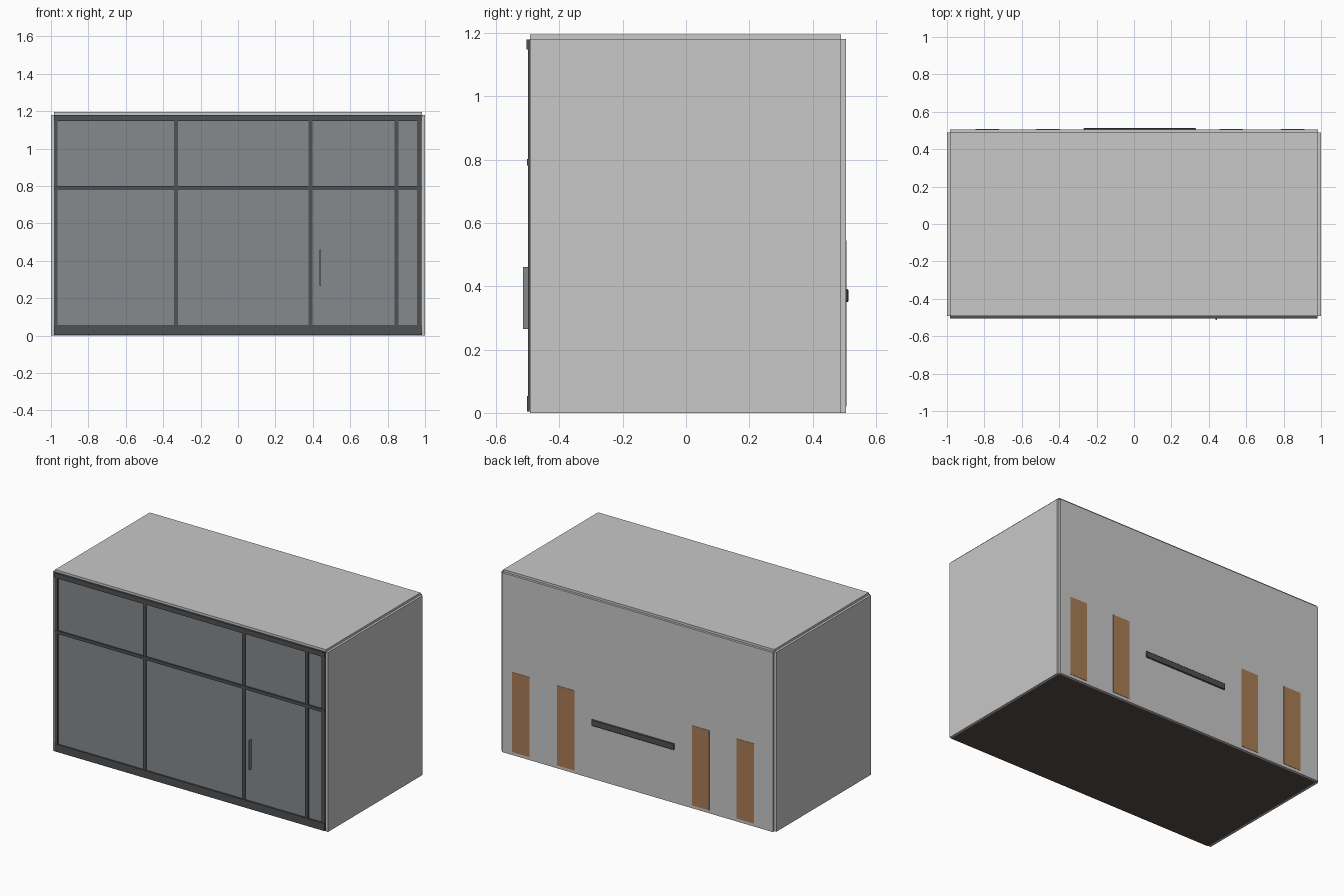
import bpy

cube = bpy.data.objects.get("Cube")
if cube:
    bpy.data.objects.remove(cube, do_unlink=True)


def material(name, rgb):
    m = bpy.data.materials.new(name)
    m.use_nodes = True
    colour = (*rgb, 1.0)
    m.diffuse_color = colour
    m.node_tree.nodes["Principled BSDF"].inputs["Base Color"].default_value = colour
    return m


wall = material("pale grey panel", (0.58, 0.58, 0.58))
frame = material("dark grey metal", (0.076, 0.084, 0.089))
glass = material("grey glass", (0.24, 0.252, 0.262))
wood = material("brown wood", (0.40, 0.205, 0.089))
floor = material("dark brown floor", (0.09, 0.075, 0.062))


def box(name, x, y, z, mat, bevel=0):
    """Box from its (min, max) range on each axis."""
    bpy.ops.mesh.primitive_cube_add(size=1)
    ob = bpy.context.object
    ob.name = name
    ranges = (x, y, z)
    for v in ob.data.vertices:
        v.co = [r[1] if c > 0 else r[0] for c, r in zip(v.co, ranges)]
    ob.data.materials.append(mat)
    if bevel:
        mod = ob.modifiers.new("bevel", "BEVEL")
        mod.width = bevel
        mod.segments = 1
    return ob


W, H, T = 0.985, 1.18, 0.015     # inner half width, wall height, panel thickness
FRONT, BACK = -0.493, 0.49

# Shell: panels meet edge to edge, leaving a small notch along the corners
box("right_wall", (-W - T, -W), (FRONT, BACK), (0, H), wall)
box("left_wall", (W, W + T), (FRONT, BACK), (0, H), wall)
box("back_wall", (-W, W), (BACK, BACK + T), (0, H), wall)
box("roof", (-W, W), (FRONT, BACK), (H, H + T), wall)
box("floor", (-W, W), (FRONT, BACK), (0.002, 0.015), floor)

# Glazed front
box("front_glass", (-W, W), (-0.491, -0.487), (0.02, 1.17), glass)
posts = {
    "right_post": (-W, -0.964),
    "wide_mullion": (-0.342, -0.321),
    "door_mullion": (0.378, 0.399),
    "narrow_mullion": (0.838, 0.859),
    "left_post": (0.957, 0.982),
}
for name, x in posts.items():
    box(name, x, (-0.499, -0.486), (0.004, H - 0.002), frame)
box("bottom_rail", (-W, 0.982), (-0.502, -0.486), (0.004, 0.053), frame)
box("middle_rail", (-W, 0.982), (-0.5015, -0.486), (0.781, 0.801), frame)
box("top_rail", (-W, 0.982), (-0.504, -0.486), (1.147, H - 0.001), frame)
box("door_handle", (0.437, 0.443), (-0.514, -0.49), (0.265, 0.46), glass)

# Back wall: wooden boards and a metal rail
for i, x in enumerate((0.848, 0.521, -0.461, -0.785)):
    box(f"wood_board_{i + 1}", (x - 0.063, x + 0.063), (BACK, 0.507), (0.02, 0.545), wood)
box("back_rail", (-0.27, 0.332), (0.5, 0.513), (0.35, 0.391), frame, bevel=0.003)
